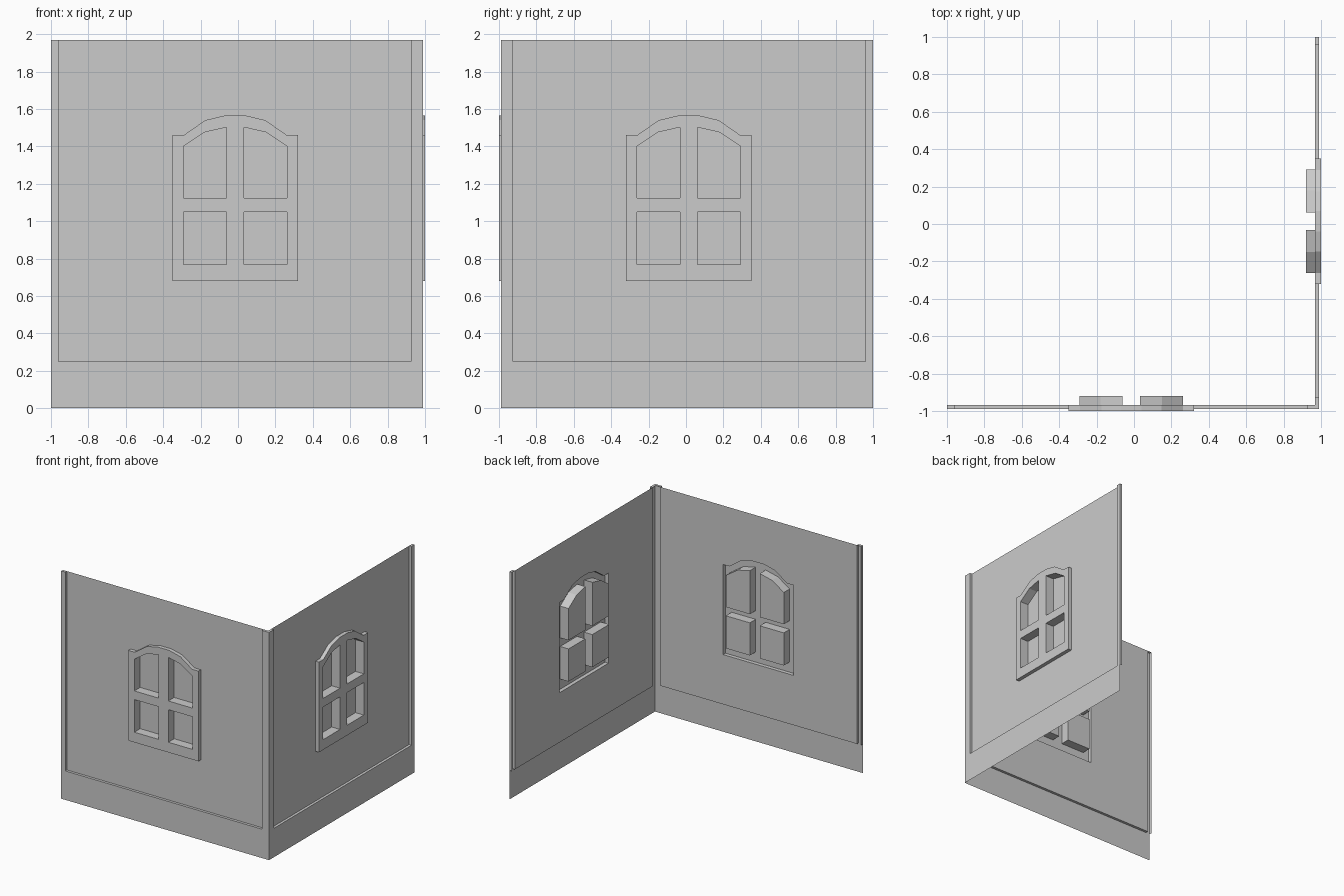
import bpy, bmesh
from mathutils import Matrix

if "Cube" in bpy.data.objects:
    bpy.data.objects.remove(bpy.data.objects["Cube"])

TRIM, PANEL, FRAME, GLASS = -0.99, -0.967, -1.0, -0.92   # depths of the front wall layers
TOP, BASE = 1.97, 0.25
CX = -0.0145                                             # window centre line


def flat(bm, depth, *loops):
    """Fill a flat sheet at a depth from an outline and optional hole outlines."""
    edges = []
    for loop in loops:
        vs = [bm.verts.new((x, depth, z)) for x, z in loop]
        edges += [bm.edges.new((vs[i - 1], vs[i])) for i in range(len(vs))]
    bmesh.ops.triangle_fill(bm, edges=edges, use_beauty=True, use_dissolve=False, normal=(0, -1, 0))


def step(bm, path, d0, d1, closed=True):
    """Side faces joining the same outline at two depths."""
    for i in range(0 if closed else 1, len(path)):
        (xa, za), (xb, zb) = path[i - 1], path[i]
        quad(bm, (xa, d0, za), (xb, d0, zb), (xb, d1, zb), (xa, d1, za))


def quad(bm, *pts):
    bm.faces.new([bm.verts.new(p) for p in pts])


def finish(bm, name):
    """Weld, face outwards, and make the front part and its copy on the right wall."""
    bmesh.ops.remove_doubles(bm, verts=bm.verts, dist=0.0005)
    bmesh.ops.recalc_face_normals(bm, faces=bm.faces)
    bm.normal_update()
    if sum(f.normal.y * f.calc_area() for f in bm.faces) > 0:
        bmesh.ops.reverse_faces(bm, faces=bm.faces)
    for side in ("front", "right"):
        if side == "right":
            swap = Matrix(((0, -1, 0, 0), (-1, 0, 0, 0), (0, 0, 1, 0), (0, 0, 0, 1)))
            bmesh.ops.transform(bm, matrix=swap, verts=bm.verts)
            bmesh.ops.reverse_faces(bm, faces=bm.faces)
        me = bpy.data.meshes.new(f"{side}_{name}")
        bm.to_mesh(me)
        bpy.context.collection.objects.link(bpy.data.objects.new(f"{side}_{name}", me))
    bm.free()


def mirrored(loop):
    return [(2 * CX - x, z) for x, z in reversed(loop)]


# Window outline and the four panes
half = [(-0.35, 0.68), (-0.35, 1.46), (-0.29, 1.46), (-0.175, 1.54), (-0.07, 1.565)]
outline = half + mirrored(half)
lower = [(-0.292, 0.768), (-0.292, 1.05), (-0.062, 1.05), (-0.062, 0.768)]
upper = [(-0.292, 1.125), (-0.292, 1.40), (-0.18, 1.475), (-0.062, 1.502), (-0.062, 1.125)]
panes = [lower, upper, mirrored(lower), mirrored(upper)]

# Wall: raised base and corner strips around a set-back panel
bm = bmesh.new()
L, R, l, r = -1.0, 0.99, -0.96, 0.925
inner = [(l, TOP), (l, BASE), (r, BASE), (r, TOP)]
flat(bm, TRIM, [(L, TOP), (L, BASE), (L, 0), (R, 0), (R, TOP)] + inner[::-1])
step(bm, inner, TRIM, PANEL, closed=False)
flat(bm, PANEL, inner, outline)
# Strip end and strip tops, mitred at the corner
quad(bm, (L, TRIM, BASE), (L, TRIM, TOP), (L, PANEL, TOP), (L, PANEL, BASE))
quad(bm, (L, TRIM, TOP), (l, TRIM, TOP), (l, PANEL, TOP), (L, PANEL, TOP))
quad(bm, (r, TRIM, TOP), (R, TRIM, TOP), (-PANEL, PANEL, TOP), (r, PANEL, TOP))
finish(bm, "wall")

# Window: raised frame with deep recessed panes
bm = bmesh.new()
step(bm, outline, PANEL, FRAME)
flat(bm, FRAME, outline, *panes)
for pane in panes:
    step(bm, pane, FRAME, GLASS)
    flat(bm, GLASS, pane)
finish(bm, "window")
